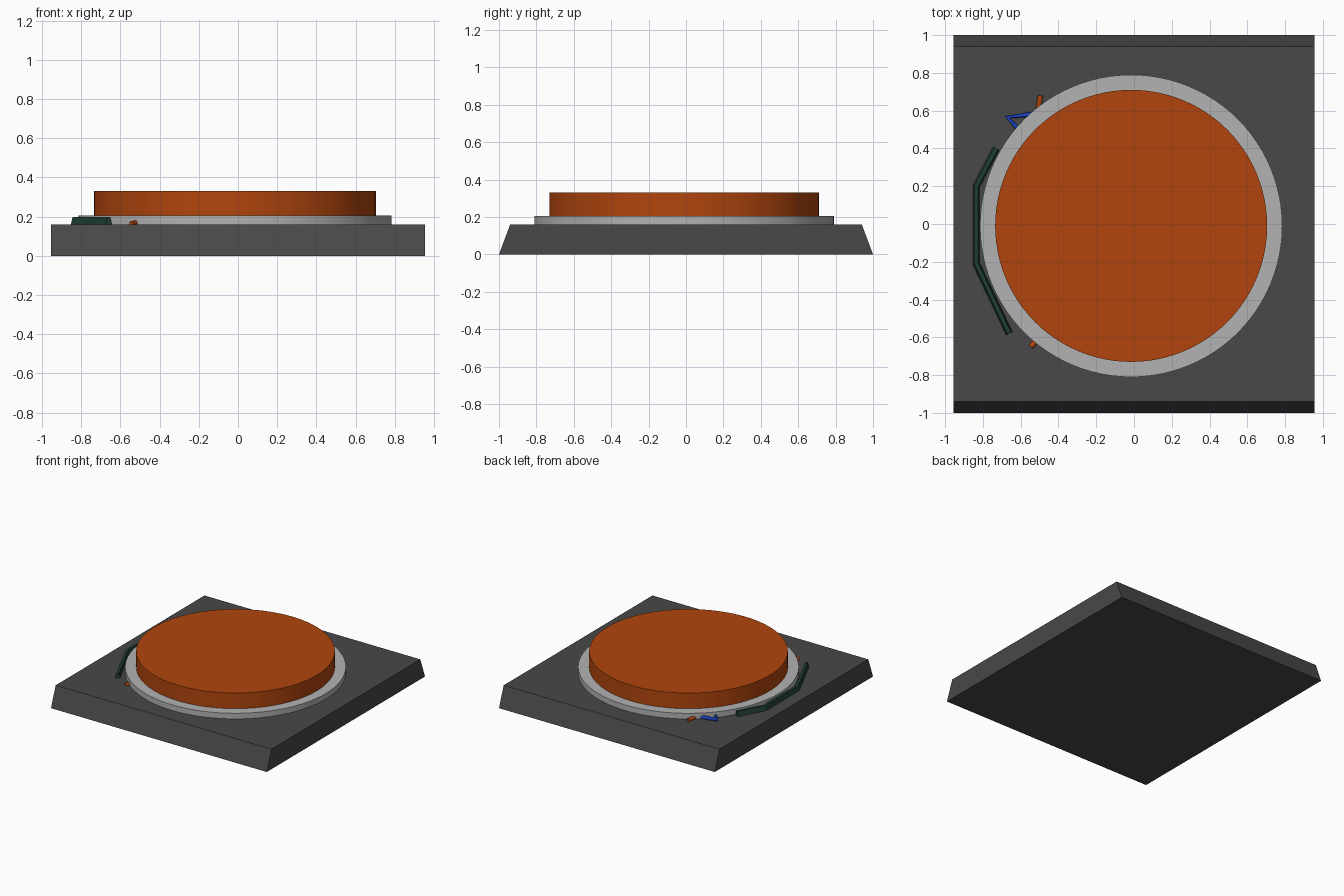
import bpy, bmesh
from mathutils import Vector

if "Cube" in bpy.data.objects:
    bpy.data.objects.remove(bpy.data.objects["Cube"])


def paint(obj, name, rgb):
    mat = bpy.data.materials.get(name) or bpy.data.materials.new(name)
    mat.diffuse_color = (*rgb, 1)
    mat.use_nodes = True
    mat.node_tree.nodes["Principled BSDF"].inputs["Base Color"].default_value = mat.diffuse_color
    obj.data.materials.append(mat)


def loft(name, sections):
    """Closed solid through matching cross-section loops."""
    bm = bmesh.new()
    loops = [[bm.verts.new(p) for p in s] for s in sections]
    n = len(loops[0])
    for a, b in zip(loops, loops[1:]):
        for i in range(n):
            j = (i + 1) % n
            bm.faces.new((a[i], a[j], b[j], b[i]))
    bm.faces.new(loops[0])
    bm.faces.new(loops[-1])
    bmesh.ops.recalc_face_normals(bm, faces=bm.faces)
    me = bpy.data.meshes.new(name)
    bm.to_mesh(me)
    bm.free()
    obj = bpy.data.objects.new(name, me)
    bpy.context.collection.objects.link(obj)
    return obj


def disc(name, radius, z0, z1):
    bpy.ops.mesh.primitive_cylinder_add(
        vertices=96, radius=radius, depth=z1 - z0,
        location=(-0.015, -0.01, (z0 + z1) / 2))
    obj = bpy.context.object
    obj.name = name
    bpy.ops.object.shade_smooth_by_angle()
    return obj


def wire(name, points, radius):
    cu = bpy.data.curves.new(name, 'CURVE')
    cu.dimensions = '3D'
    cu.bevel_depth = radius
    cu.bevel_resolution = 1
    cu.use_fill_caps = True
    sp = cu.splines.new('POLY')
    sp.points.add(len(points) - 1)
    for p, co in zip(sp.points, points):
        p.co = (*co, 1)
    obj = bpy.data.objects.new(name, cu)
    bpy.context.collection.objects.link(obj)
    return obj


# base slab, sloped at front and back
X = 0.955
base = loft("base_plate", [
    [(-X, -y, z), (X, -y, z), (X, y, z), (-X, y, z)]
    for y, z in ((1.0, 0.0), (0.94, 0.16))])
paint(base, "dark_grey", (0.065, 0.065, 0.065))

# collar and button
paint(disc("collar", 0.80, 0.15, 0.205), "light_grey", (0.45, 0.45, 0.45))
paint(disc("button", 0.72, 0.19, 0.33), "orange", (0.44, 0.06, 0.004))

# bent strip beside the collar, tapered section with mitred corners
path = [Vector(p) for p in
        ((-0.73, 0.40), (-0.835, 0.20), (-0.835, -0.21), (-0.66, -0.58))]
dirs = [(b - a).normalized() for a, b in zip(path, path[1:])]
sections = []
for i, p in enumerate(path):
    d = (dirs[max(i - 1, 0)] + dirs[min(i, 2)]).normalized()
    out = Vector((d.y, -d.x))
    sections.append([(p.x + out.x * o, p.y + out.y * o, z) for o, z in
                     ((-0.02, 0.155), (0.02, 0.155), (0.01, 0.197), (-0.01, 0.197))])
paint(loft("side_strip", sections), "dark_green", (0.015, 0.05, 0.035))

# small wire ends peeking out from under the collar
paint(wire("blue_wire", [(-0.54, 0.58, 0.17), (-0.67, 0.565, 0.175),
                         (-0.60, 0.49, 0.17)], 0.014), "blue", (0.01, 0.05, 0.5))
for name, pts in (
        ("back_wire_end", [(-0.51, 0.58, 0.165), (-0.495, 0.68, 0.17)]),
        ("front_wire_end", [(-0.50, -0.60, 0.17), (-0.545, -0.65, 0.165)])):
    paint(wire(name, pts, 0.014), "orange", (0.44, 0.06, 0.004))
